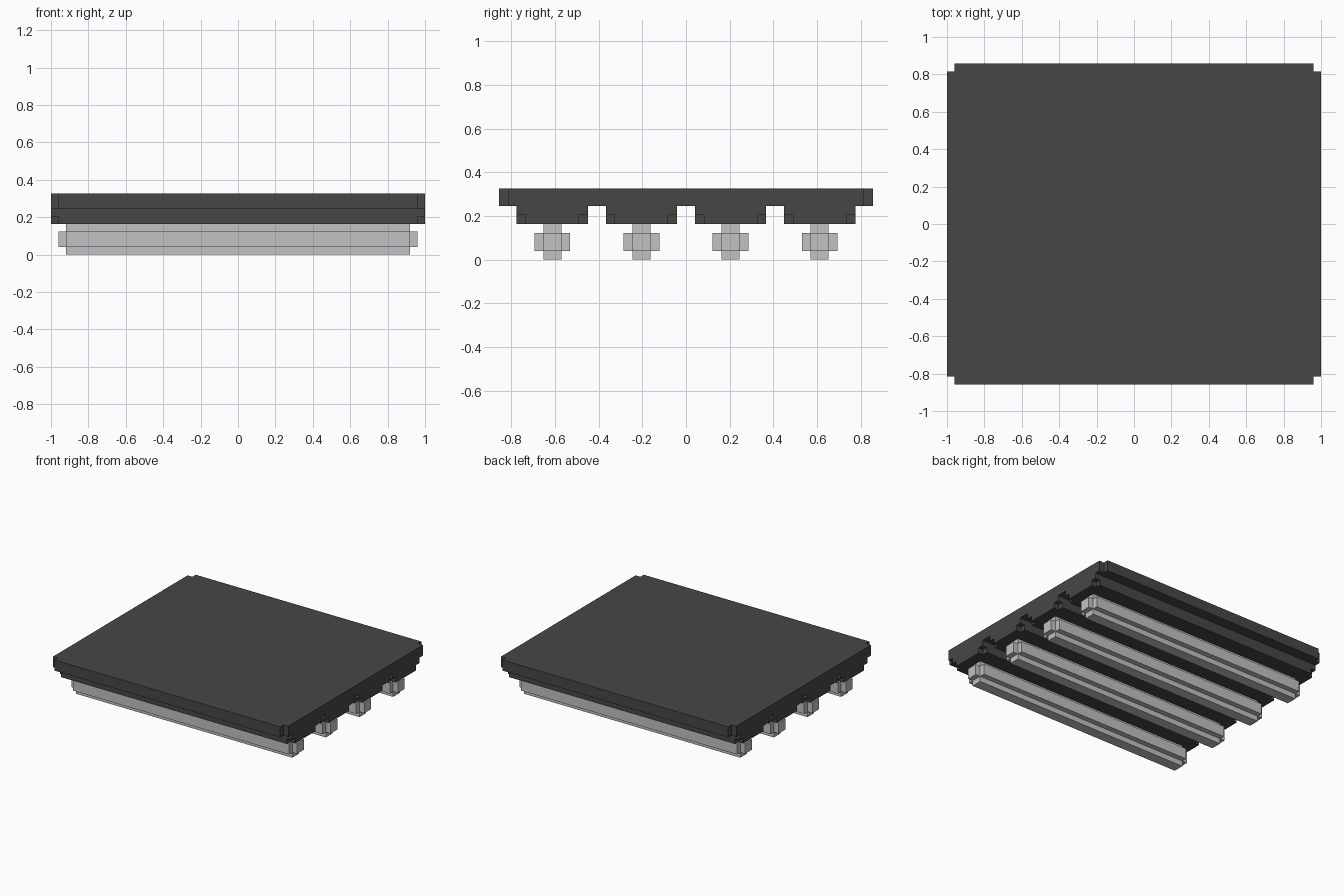
import bpy, bmesh

cube = bpy.data.objects.get("Cube")
if cube:
    bpy.data.objects.remove(cube, do_unlink=True)

U = 2 / 49  # one grid step of the blocky design


def material(name, value):
    m = bpy.data.materials.new(name)
    m.use_nodes = True
    colour = (value, value, value, 1)
    m.diffuse_color = colour
    m.node_tree.nodes["Principled BSDF"].inputs["Base Color"].default_value = colour
    return m


dark = material("dark grey", 0.062)
light = material("light grey", 0.54)


def outline(hx, hy, notch):
    """Rectangle outline, optionally with square-notched corners."""
    if not notch:
        return [(hx, hy), (-hx, hy), (-hx, -hy), (hx, -hy)]
    ix, iy = hx - notch, hy - notch
    return [(hx, -iy), (hx, iy), (ix, iy), (ix, hy), (-ix, hy), (-ix, iy),
            (-hx, iy), (-hx, -iy), (-ix, -iy), (-ix, -hy), (ix, -hy), (ix, -iy)]


def stack(name, mat, y, layers):
    """Stack of extruded layers: (half x, half y, notch, bottom, top) in grid steps."""
    bm = bmesh.new()
    for hx, hy, notch, z0, z1 in layers:
        verts = [bm.verts.new((px * U, (py + y) * U, z0 * U))
                 for px, py in outline(hx, hy, notch)]
        base = bm.faces.new(verts)
        top = bmesh.ops.extrude_face_region(bm, geom=[base], use_keep_orig=True)["geom"]
        bmesh.ops.translate(bm, vec=(0, 0, (z1 - z0) * U),
                            verts=[g for g in top if isinstance(g, bmesh.types.BMVert)])
    bmesh.ops.recalc_face_normals(bm, faces=bm.faces)
    mesh = bpy.data.meshes.new(name)
    bm.to_mesh(mesh)
    bm.free()
    mesh.materials.append(mat)
    ob = bpy.data.objects.new(name, mesh)
    bpy.context.collection.objects.link(ob)
    return ob


# Top panel with notched corners
stack("top_panel", dark, 0, [(24.5, 21, 1, 6, 8)])

# Four fixture rails, each carrying a stepped tube
for i, y in enumerate((-15, -5, 5, 15), 1):
    stack(f"rail_{i}", dark, y, [(24.5, 4, 0, 5, 6), (24.5, 4, 1, 4, 5)])
    stack(f"tube_{i}", light, y, [(22.5, 1, 0, 0, 1),
                                  (23.5, 2, 1, 1, 3),
                                  (22.5, 1, 0, 3, 4)])
